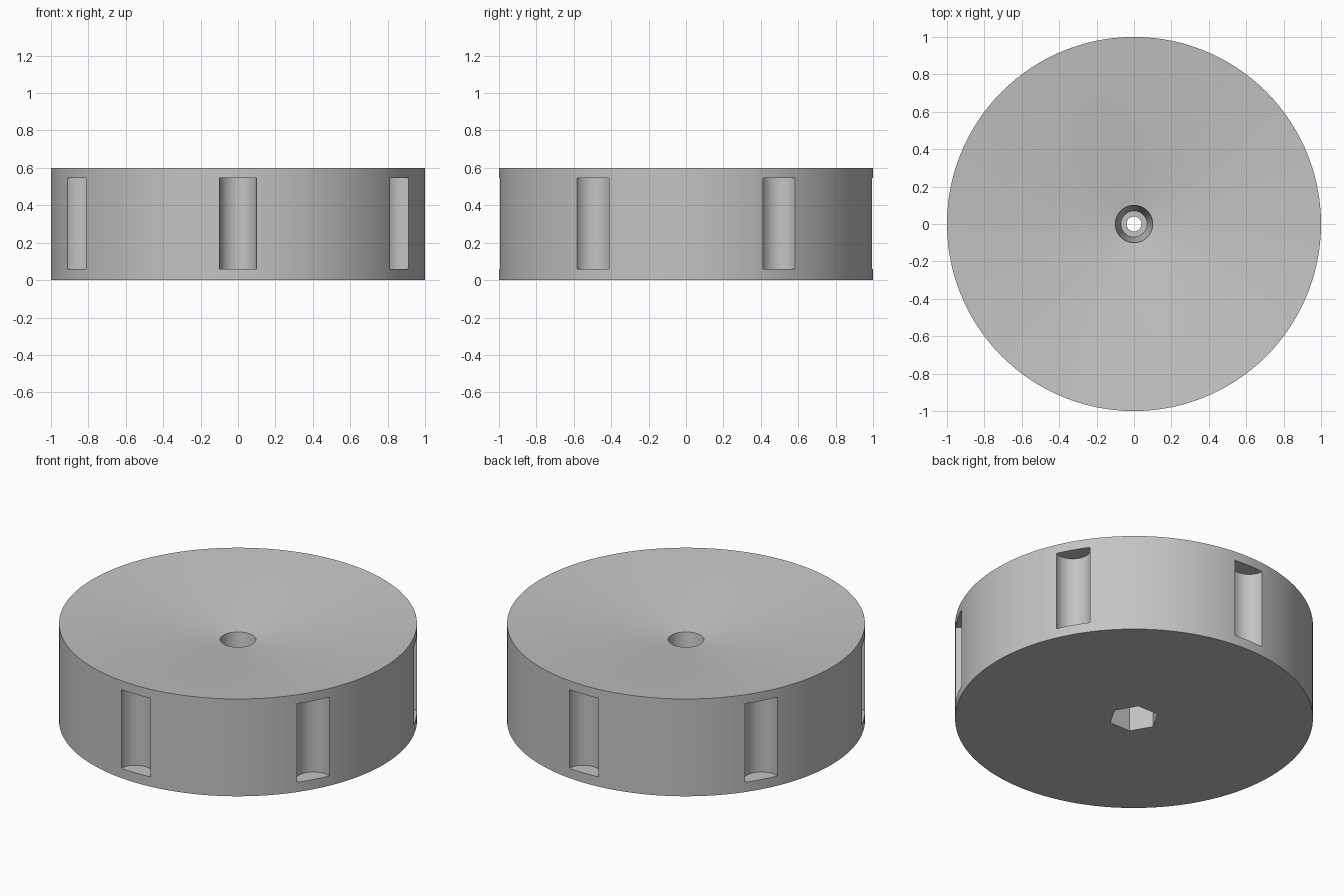
import bpy
import bmesh
from math import cos, sin, pi, radians
from mathutils import Matrix

SEGMENTS = 120

cube = bpy.data.objects.get("Cube")
if cube:
    bpy.data.objects.remove(cube, do_unlink=True)

grey = bpy.data.materials.new("plain grey")
grey.use_nodes = True
colour = (0.55, 0.55, 0.55, 1)
grey.diffuse_color = colour
grey.node_tree.nodes["Principled BSDF"].inputs["Base Color"].default_value = colour


def add_object(name, bm):
    bmesh.ops.recalc_face_normals(bm, faces=bm.faces)
    mesh = bpy.data.meshes.new(name)
    bm.to_mesh(mesh)
    bm.free()
    mesh.materials.append(grey)
    obj = bpy.data.objects.new(name, mesh)
    bpy.context.collection.objects.link(obj)
    return obj


def lathe(name, profile):
    """Revolve a closed (radius, height) profile around z."""
    bm = bmesh.new()
    rings = []
    for i in range(SEGMENTS):
        a = 2 * pi * i / SEGMENTS
        rings.append([bm.verts.new((r * cos(a), r * sin(a), z)) for r, z in profile])
    for i, ring in enumerate(rings):
        after = rings[(i + 1) % SEGMENTS]
        for j in range(len(profile)):
            k = (j + 1) % len(profile)
            bm.faces.new((ring[j], after[j], after[k], ring[k]))
    return add_object(name, bm)


def prism(bm, sides, radius, bottom, top, x=0, y=0):
    bmesh.ops.create_cone(
        bm, cap_ends=True, segments=sides, radius1=radius, radius2=radius,
        depth=top - bottom,
        matrix=Matrix.Translation((x, y, (bottom + top) / 2)))


# Round body: flat base, straight rim, dished top, tapered bore with a ledge
body = lathe("dished_wheel", [
    (0.04, 0), (1, 0), (1, 0.6), (0.5, 0.552),
    (0.1, 0.5), (0.07, 0.25), (0.04, 0.25)])

# Cutters: six finger grooves around the rim
bm = bmesh.new()
for i in range(6):
    a = radians(30 + 60 * i)
    prism(bm, 48, 0.1, 0.06, 0.545, cos(a), sin(a))
grooves = add_object("groove_cutter", bm)

# Cutter: hexagonal nut pocket in the base, corners on the x axis
bm = bmesh.new()
prism(bm, 6, 0.14, -0.1, 0.15)
bmesh.ops.rotate(bm, verts=bm.verts, cent=(0, 0, 0),
                 matrix=Matrix.Rotation(radians(30), 3, "Z"))
# Turn the pocket so that a corner lies exactly on x
corner = max(bm.verts, key=lambda v: v.co.x)
if abs(corner.co.y) > 0.01:
    bmesh.ops.rotate(bm, verts=bm.verts, cent=(0, 0, 0),
                     matrix=Matrix.Rotation(radians(30), 3, "Z"))
pocket = add_object("nut_pocket_cutter", bm)

bpy.ops.object.select_all(action="DESELECT")
body.select_set(True)
bpy.context.view_layer.objects.active = body
for cutter in (grooves, pocket):
    cutter.hide_render = True
    mod = body.modifiers.new(cutter.name, "BOOLEAN")
    mod.operation = "DIFFERENCE"
    mod.solver = "EXACT"
    mod.object = cutter
    bpy.ops.object.modifier_apply(modifier=mod.name)
    bpy.data.objects.remove(cutter, do_unlink=True)

bpy.ops.object.shade_smooth_by_angle(angle=radians(30))
